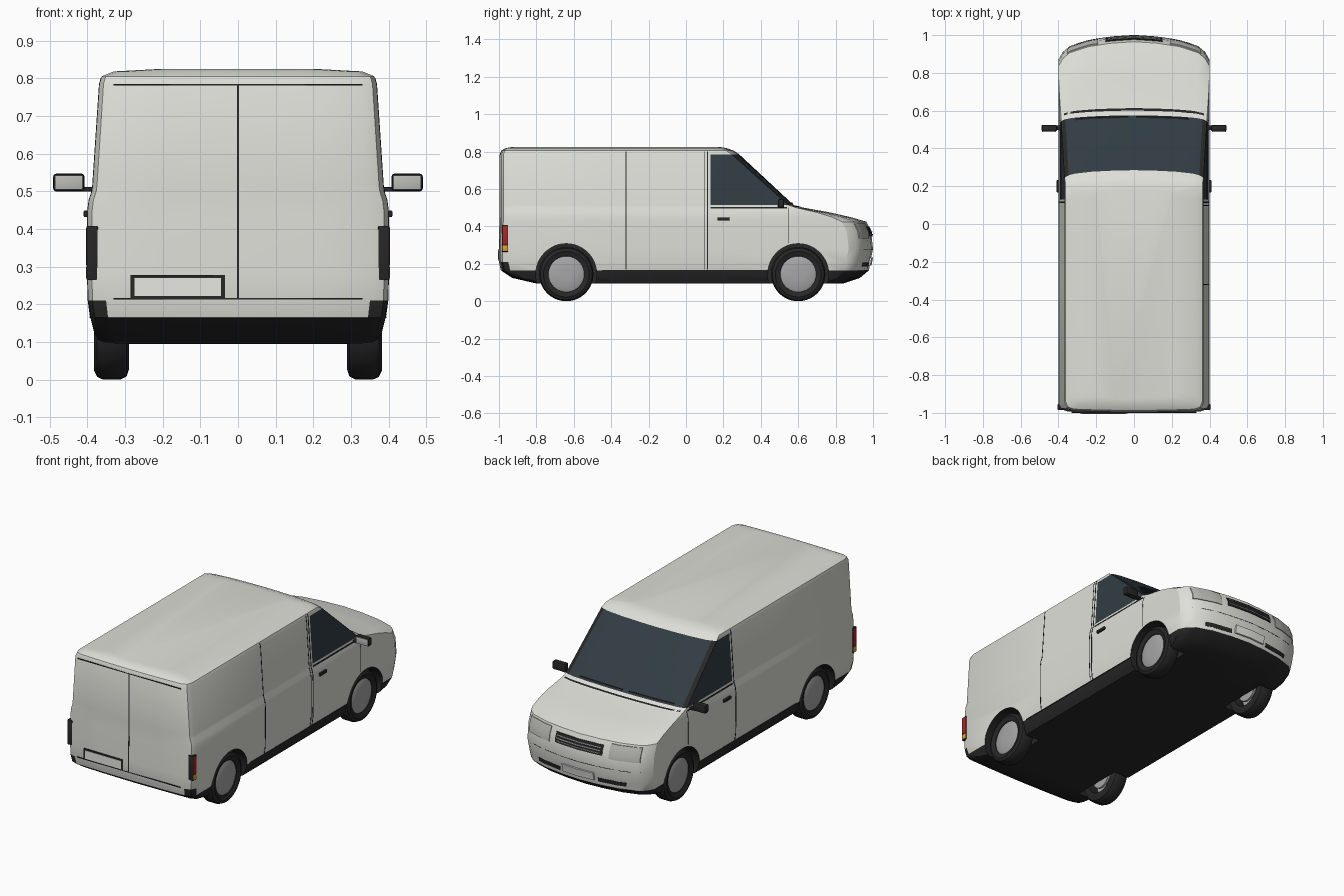
import bpy, bmesh, math
from mathutils import Vector

if "Cube" in bpy.data.objects:
    bpy.data.objects.remove(bpy.data.objects["Cube"])


def mat(name, r, g, b):
    m = bpy.data.materials.new(name)
    m.diffuse_color = (r, g, b, 1)
    m.use_nodes = True
    m.node_tree.nodes["Principled BSDF"].inputs["Base Color"].default_value = m.diffuse_color
    return m


PAINT = mat("paint", .74, .74, .69)
BLACK = mat("black_plastic", .02, .02, .02)
GLASS = mat("glass", .03, .045, .055)
RED = mat("red", .4, .02, .02)
AMBER = mat("amber", .8, .35, .03)
LIGHT = mat("lamp", .5, .5, .47)
STEEL = mat("steel", .38, .38, .38)
WHITE = mat("plate", .8, .8, .76)


def finish(name, bm, mats, angle=30):
    bmesh.ops.recalc_face_normals(bm, faces=bm.faces[:])
    me = bpy.data.meshes.new(name)
    bm.to_mesh(me)
    bm.free()
    for m in mats:
        me.materials.append(m)
    ob = bpy.data.objects.new(name, me)
    bpy.context.collection.objects.link(ob)
    bpy.ops.object.select_all(action='DESELECT')
    ob.select_set(True)
    bpy.context.view_layer.objects.active = ob
    bpy.ops.object.shade_smooth_by_angle(angle=math.radians(angle))
    return ob


def box(name, c, size, m, bevel=0):
    bm = bmesh.new()
    bmesh.ops.create_cube(bm, size=1)
    for v in bm.verts:
        v.co = Vector(a * b + d for a, b, d in zip(v.co, size, c))
    if bevel:
        bmesh.ops.bevel(bm, geom=bm.edges[:], offset=bevel, segments=2, affect='EDGES', profile=.5)
    return finish(name, bm, [m])


def lathe(name, profile, side, y, z, mats, n=40, index=0):
    # profile of (radius, x) turned round the axle line
    bm = bmesh.new()
    rings = [[bm.verts.new((side * x, y + r * math.cos(2 * math.pi * k / n), z + r * math.sin(2 * math.pi * k / n)))
              for k in range(n)] for r, x in profile]
    for a, b in zip(rings, rings[1:]):
        for k in range(n):
            bm.faces.new((a[k], a[(k + 1) % n], b[(k + 1) % n], b[k]))
    bmesh.ops.remove_doubles(bm, verts=bm.verts[:], dist=1e-5)
    for f in bm.faces:
        f.material_index = index
    return finish(name, bm, mats)


# Body: stacked plan outlines (z, half width, rear y, nose y, nose bow)
LEVELS = [(.095, .365, -.80, .84, .10), (.125, .382, -.93, .93, .12), (.165, .392, -.99, .978, .13),
          (.21, .398, -1, .985, .13), (.28, .40, -1, 1, .13), (.37, .40, -.998, .99, .13),
          (.425, .40, -.997, .965, .13), (.45, .399, -.996, .88, .10), (.475, .396, -.996, .77, .07),
          (.50, .388, -.996, .63, .04), (.515, .386, -.996, .575, .03), (.785, .368, -.996, .285, .04),
          (.805, .362, -.988, .255, .04), (.818, .33, -.965, .22, .03), (.825, .20, -.93, .18, .02)]
REAR = [(0, 0), (.5, .003), (.88, .008), (.97, .02), (1, .05)]
BOW = [(0, 0), (.3, .06), (.6, .2), (.85, .45), (.94, .68), (1, 1)]


def level(z):
    for a, b in zip(LEVELS, LEVELS[1:]):
        if a[0] <= z <= b[0]:
            t = (z - a[0]) / (b[0] - a[0])
            return [p + (q - p) * t for p, q in zip(a, b)]


def half_outline(lv):
    z, w, yr, yf, d = lv
    pts = [(f * w, yr + k, z) for f, k in REAR] + [(w, y, z) for y in (-.32, .10, .13)]
    return pts + [(f * w, yf - d * k, z) for f, k in reversed(BOW)]


bm = bmesh.new()
rings = []
for lv in LEVELS:
    h = half_outline(lv)
    rings.append([bm.verts.new(p) for p in h + [(-x, y, z) for x, y, z in h[-2:0:-1]]])
n = len(rings[0])
for i, (a, b) in enumerate(zip(rings, rings[1:])):
    for j in range(n):
        f = bm.faces.new((a[j], a[(j + 1) % n], b[(j + 1) % n], b[j]))
        h = j if j < n // 2 else n - 1 - j
        if i < 2 or (i == 2 and h in (2, 3)):
            f.material_index = 1
        elif i == 10 and h >= 7:
            f.material_index = 1 if h == 8 else 2
bm.faces.new(rings[-1])
bm.faces.new(rings[0]).material_index = 1
body = finish("body", bm, [PAINT, BLACK, GLASS])

# Wheel arches cut out of the body
WHEEL_Y = (-.64, .60)
for y in WHEEL_Y:
    for s in (-1, 1):
        cut = lathe("arch_cutter", [(0, .27), (.163, .27), (.163, .46), (0, .46)], s, y, .145,
                    [PAINT, BLACK, GLASS], 48, 1)
        cut.hide_render = True
        mod = body.modifiers.new("arch", 'BOOLEAN')
        mod.object, mod.operation, mod.solver = cut, 'DIFFERENCE', 'EXACT'
        bpy.context.view_layer.objects.active = body
        bpy.ops.object.modifier_apply(modifier=mod.name)
        bpy.data.objects.remove(cut)
bpy.ops.object.select_all(action='DESELECT')
body.select_set(True)
bpy.ops.object.shade_smooth_by_angle(angle=math.radians(30))


# Thin panels that hug the body surface
def front_point(x, z, off):
    _, w, _, yf, d = level(z)
    f = min(abs(x) / w, 1)
    for (f0, k0), (f1, k1) in zip(BOW, BOW[1:]):
        if f0 <= f <= f1:
            return x, yf - d * (k0 + (k1 - k0) * (f - f0) / (f1 - f0)) + off, z


def side_point(s):
    return lambda y, z, off: (s * (level(z)[1] + off), y, z)


def rear_point(x, z, off):
    return x, level(z)[2] - off, z


def patch(name, point, u0, u1, z0, z1, m, off=.003, cols=1):
    zs = [z0] + [l[0] for l in LEVELS if z0 < l[0] < z1] + [z1]
    bm = bmesh.new()
    us = [u0 + (u1 - u0) * i / cols for i in range(cols + 1)]
    for o in (-.004, off):
        g = [[bm.verts.new(point(u, z, o)) for u in us] for z in zs]
        for a, b in zip(g, g[1:]):
            for i in range(cols):
                bm.faces.new((a[i], a[i + 1], b[i + 1], b[i]))
    edges = [e for e in bm.edges if e.is_boundary]
    bmesh.ops.bridge_loops(bm, edges=edges)
    return finish(name, bm, [m])


# Nose: headlamps, grille, bumper openings and plate
for s in (-1, 1):
    patch("headlamp", front_point, s * .19, s * .355, .335, .415, LIGHT, .005, 8)
    patch("bumper_opening", front_point, s * .12, s * .28, .185, .208, BLACK, .002, 6)
patch("grille", front_point, -.15, .15, .345, .40, BLACK, .004, 10)
for z in (.357, .372, .387):
    patch("grille_slat", front_point, -.14, .14, z - .002, z + .002, STEEL, .008, 10)
patch("bumper_seam", front_point, -.36, .36, .278, .2805, BLACK, .001, 14)
patch("front_plate", front_point, -.10, .10, .19, .235, WHITE, .010, 4)
patch("bonnet_seam", front_point, -.37, .37, .505, .508, BLACK, .002, 14)

# Rear doors: seams, plate and tail lamps
patch("rear_door_seam", rear_point, -.003, .003, .215, .785, BLACK, .001)
for z in (.215, .783):
    patch("rear_cross_seam", rear_point, -.33, .33, z - .002, z + .002, BLACK, .001)
patch("plate_frame", rear_point, -.285, -.035, .215, .278, BLACK, .003)
patch("rear_plate", rear_point, -.275, -.045, .222, .27, WHITE, .005)
for s in (-1, 1):
    box("tail_lamp_frame", (s * .387, -.968, .336), (.030, .034, .144), BLACK, .003)
    box("tail_lamp", (s * .389, -.968, .353), (.030, .030, .10), RED, .003)
    box("tail_indicator", (s * .389, -.968, .284), (.030, .030, .03), AMBER, .003)

# Sides: door seams, handles, mirrors
for s in (-1, 1):
    side = side_point(s)
    patch("cab_door_seam", side, .112, .118, .17, .80, BLACK, .001)
    patch("cab_door_front_seam", side, .548, .551, .31, .50, BLACK, .001)
    patch("window_sill", side, .13, .54, .496, .503, BLACK, .002)
    patch("side_seam", side, -.45, .44, .163, .168, BLACK, .002)
    box("door_handle", (s * .403, .20, .44), (.014, .065, .018), BLACK, .004)
    box("mirror_arm", (s * .40, .51, .505), (.05, .025, .012), BLACK, .003)
    box("mirror_housing", (s * .449, .508, .523), (.084, .034, .048), BLACK, .009)
    box("mirror_glass", (s * .449, .490, .523), (.074, .004, .038), LIGHT, .001)
patch("sliding_door_seam", side_point(1), -.323, -.318, .17, .80, BLACK, .001)
patch("sliding_door_front_seam", side_point(1), .096, .100, .17, .80, BLACK, .001)

# Wipers
for x in (-.17, .15):
    patch("wiper", front_point, x - .14, x + .14, .522, .528, BLACK, .008, 6)

# Wheels
TYRE = [(.096, .372), (.122, .382), (.138, .374), (.145, .358), (.145, .312), (.137, .296), (.12, .29),
        (.096, .293), (.092, .33), (.096, .372)]
for y in WHEEL_Y:
    for s in (-1, 1):
        lathe("tyre", TYRE, s, y, .145, [BLACK])
        lathe("wheel_cover", [(0, .376), (.03, .377), (.08, .374), (.097, .367), (.092, .35), (0, .35)], s, y, .145, [STEEL])
        lathe("brake_disc", [(0, .30), (.065, .30), (.065, .312), (.03, .315), (.03, .352), (0, .352)], s, y, .145, [STEEL])
        box("brake_caliper", (s * .306, y - .055, .145), (.026, .03, .05), RED, .004)
    box("axle", (0, y, .145), (.61, .024, .024), BLACK)
